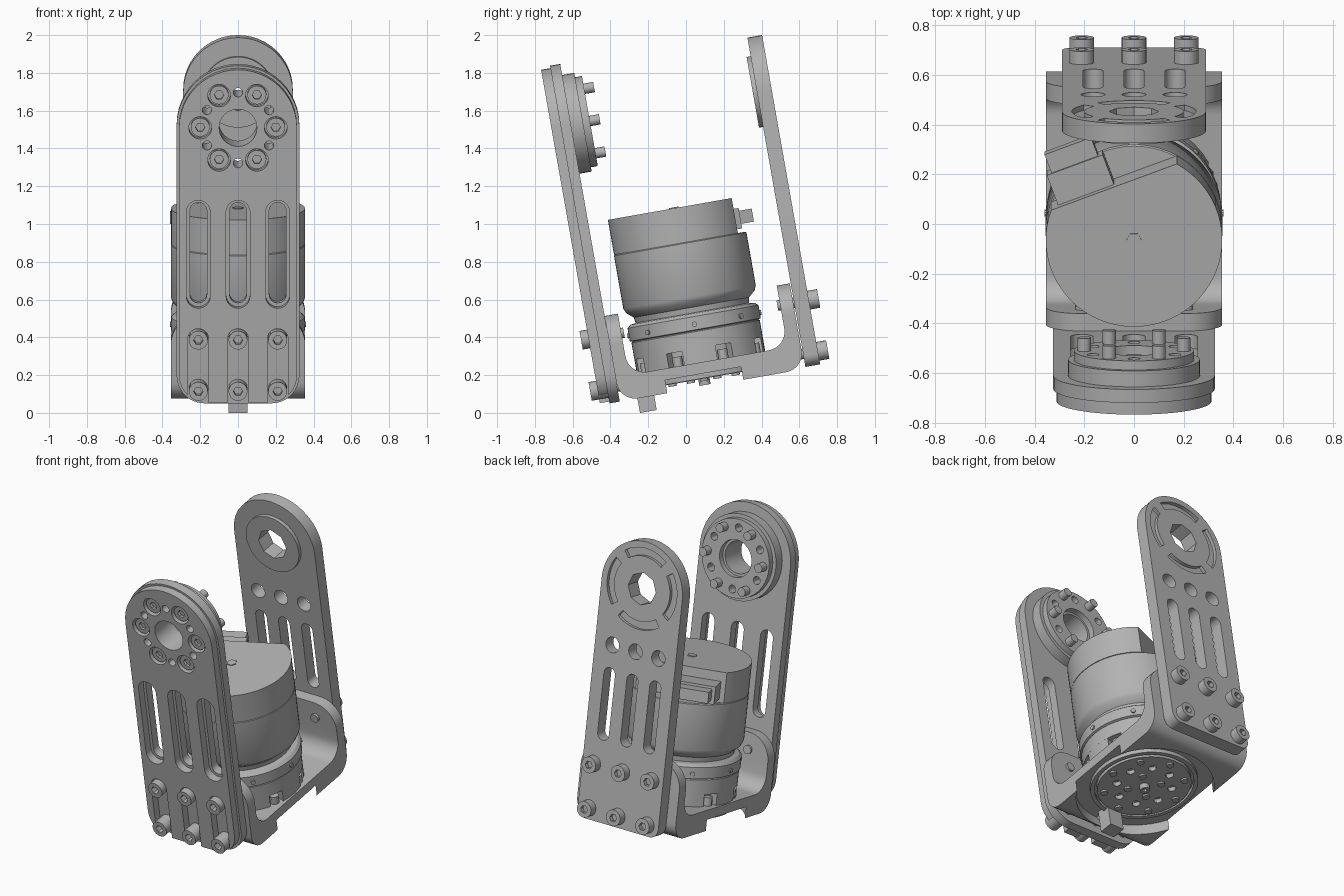
import bpy, bmesh
from math import sin, cos, radians, pi
from mathutils import Matrix

if "Cube" in bpy.data.objects:
    bpy.data.objects.remove(bpy.data.objects["Cube"])

grey = bpy.data.materials.new("machined_grey")
grey.use_nodes = True
grey.diffuse_color = (0.45, 0.45, 0.45, 1)
grey.node_tree.nodes["Principled BSDF"].inputs["Base Color"].default_value = grey.diffuse_color

TILT = Matrix.Rotation(radians(10), 4, 'X')   # whole assembly leans
AXES = {'x': Matrix(((0, 0, 1, 0), (1, 0, 0, 0), (0, 1, 0, 0), (0, 0, 0, 1))),
        'y': Matrix(((1, 0, 0, 0), (0, 0, 1, 0), (0, 1, 0, 0), (0, 0, 0, 1))),
        'z': Matrix.Identity(4)}
HUB = 1.61      # pivot height
MID = 0.125     # motor axis


def finish(bm, name, matrix):
    bm.transform(TILT @ matrix)
    bmesh.ops.recalc_face_normals(bm, faces=bm.faces[:])
    me = bpy.data.meshes.new(name)
    bm.to_mesh(me)
    bm.free()
    for p in me.polygons:
        p.use_smooth = True
    me.set_sharp_from_angle(angle=radians(30))
    me.materials.append(grey)
    ob = bpy.data.objects.new(name, me)
    bpy.context.collection.objects.link(ob)
    return ob


def slab(name, outlines, lo, hi, axis='y'):
    """Flat outline with holes, extruded along one axis."""
    bm = bmesh.new()
    for pts in outlines:
        vs = [bm.verts.new((a, b, lo)) for a, b in pts]
        for i, v in enumerate(vs):
            bm.edges.new((vs[i - 1], v))
    bmesh.ops.triangle_fill(bm, edges=bm.edges[:], use_beauty=True, normal=(0, 0, 1))
    ext = bmesh.ops.extrude_face_region(bm, geom=bm.faces[:])
    verts = [g for g in ext["geom"] if isinstance(g, bmesh.types.BMVert)]
    bmesh.ops.translate(bm, verts=verts, vec=(0, 0, hi - lo))
    return finish(bm, name, AXES[axis])


def lathe(name, profile):
    """Profile of (radius, height) spun about the motor axis."""
    bm = bmesh.new()
    vs = [bm.verts.new((r, 0, h)) for r, h in profile]
    es = [bm.edges.new(p) for p in zip(vs, vs[1:])]
    bmesh.ops.spin(bm, geom=vs + es, cent=(0, 0, 0), axis=(0, 0, 1), angle=2 * pi, steps=64)
    bmesh.ops.remove_doubles(bm, verts=bm.verts[:], dist=0.0001)
    return finish(bm, name, Matrix.Translation((0, MID, 0)))


def arc(cx, cy, r, start, end, n=12):
    angles = [radians(start + (end - start) * i / n) for i in range(n + 1)]
    return [(cx + r * cos(a), cy + r * sin(a)) for a in angles]


def circle(cx, cy, r, n=32):
    return arc(cx, cy, r, 0, 360, n)[:-1]


def slot(x, low, high, r):
    return arc(x, high - r, r, 0, 180) + arc(x, low + r, r, 180, 360)


def sector(cy, r0, r1, mid, half):
    return arc(0, cy, r1, mid - half, mid + half) + arc(0, cy, r0, mid + half, mid - half)


def polar(cx, cy, r, n, start=0):
    return arc(cx, cy, r, start, start + 360, n)[:-1]


def mirrored(half):
    return half + [(-x, z) for x, z in reversed(half) if abs(x) > 0.001]


def arm_outline(r, low, corner):
    return mirrored(arc(0, HUB, r, 90, 180) + arc(corner - r, low + corner, corner, 180, 270))


def bolts(name, places, head, seat, tip, r=0.05):
    for x, z in places:
        slab(name + "_head", [circle(x, z, r, 20), circle(x, z, r * 0.5, 6)], *sorted((head, seat)))
        slab(name + "_shank", [circle(x, z, r * 0.55, 16)], *sorted(((head + seat) / 2, tip)))


COLUMNS = (-0.21, 0, 0.21)
ROWS = (0.2, 0.475)
grid = [(x, z) for x in COLUMNS for z in ROWS]
hub_bolts = polar(0, HUB, 0.2, 6)
hub_holes = [circle(x, z, 0.025, 12) for x, z in polar(0, HUB, 0.19, 6, 30)]

# Front arm: inner plate, then a face layer with grooves and counterbores
slab("front_arm_plate", [arm_outline(0.325, 0.12, 0.15), circle(0, HUB, 0.1)] + hub_holes
     + [slot(x, 0.66, 1.2, 0.045) for x in COLUMNS], -0.39, -0.335)
grooved = mirrored(arc(0, HUB, 0.312, 90, 180) + arc(-0.162, 0.28, 0.15, 180, 226)
                   + arc(-0.21, 0.475, 0.055, 180, 0) + [(-0.155, 0.13), (-0.055, 0.13)]
                   + arc(0, 0.475, 0.055, 180, 90))
slab("front_arm_face", [grooved, circle(0, HUB, 0.1)] + hub_holes
     + [circle(x, z, 0.06) for x, z in hub_bolts]
     + [slot(x, 0.64, 1.22, 0.063) for x in COLUMNS], -0.44, -0.39)
bolts("front_arm_bolt", grid, -0.48, -0.39, -0.25)

# Hub disc on the inner side of the front arm
slab("hub_base", [circle(0, HUB, 0.265, 48), circle(0, HUB, 0.1)] + hub_holes, -0.335, -0.27)
slab("hub_face", [circle(0, HUB, 0.242, 48), circle(0, HUB, 0.115)] + hub_holes, -0.27, -0.233)
bolts("hub_bolt", hub_bolts, -0.425, -0.39, -0.18)

# Back arm: plate, grooved outer face, bearing boss
THIRDS = (-0.165, 0, 0.165)
pivot = circle(0, HUB, 0.1, 8)
openings = [pivot] + [slot(x, 0.63, 1.08, 0.04) for x in THIRDS] \
    + [circle(x, 1.22, 0.048) for x in THIRDS]
back_outline = arm_outline(0.29, 0.13, 0.06)
slab("back_arm_plate", [back_outline] + openings, 0.665, 0.722)
slab("back_arm_face", [back_outline] + openings
     + [sector(HUB, 0.2, 0.25, m, 36) for m in (0, 90, 180, 270)], 0.722, 0.744)
slab("bearing_boss", [circle(0, HUB, 0.19, 48), pivot], 0.643, 0.665)
bolts("back_arm_bolt", grid, 0.797, 0.744, 0.575)

# U bracket with a round pocket underneath
u_profile = ([(-0.335, 0.42)] + arc(-0.235, 0.22, 0.1, 180, 270, 8) + arc(0.56, 0.22, 0.1, 270, 360, 8)
             + [(0.66, 0.42), (0.59, 0.42)] + arc(0.49, 0.35, 0.1, 0, -90, 8)
             + arc(-0.164, 0.35, 0.1, 270, 180, 8) + [(-0.264, 0.42)])
bracket = slab("bracket", [u_profile], -0.355, 0.355, 'x')
cutter = slab("pocket_cutter", [circle(0, MID, 0.41, 64)], 0, 0.19, 'z')
cutter.hide_render = True
cut = bracket.modifiers.new("pocket", 'BOOLEAN')
cut.operation = 'DIFFERENCE'
cut.object = cutter
cut_mesh = bpy.data.meshes.new_from_object(bracket.evaluated_get(bpy.context.evaluated_depsgraph_get()))
bracket.modifiers.clear()
bracket.data = cut_mesh
cut_mesh.set_sharp_from_angle(angle=radians(30))
bpy.data.objects.remove(cutter)
wall_top = mirrored([(0, 0.58)] + arc(-0.205, 0.43, 0.15, 90, 180) + [(-0.355, 0.42)])
for name, lo, hi in (("front_wall", -0.335, -0.264), ("back_wall", 0.59, 0.66)):
    slab("bracket_" + name, [wall_top], lo, hi)

# Output flange under the bracket
flange_holes = polar(0, MID, 0.17, 8, 22)
slab("output_flange", [circle(0, MID, 0.28, 48)] + [circle(x, y, 0.025, 12) for x, y in flange_holes],
     0.162, 0.195, 'z')
slab("flange_rim", [circle(0, MID, 0.32, 48), circle(0, MID, 0.295, 48)], 0.165, 0.195, 'z')
for x, y in polar(0, MID, 0.24, 8) + polar(0, MID, 0.1, 4, 45):
    slab("flange_screw", [circle(x, y, 0.022, 12)], 0.15, 0.17, 'z')
slab("centre_screw", [circle(0, MID, 0.03, 16), circle(0, MID, 0.014, 6)], 0.128, 0.165, 'z')
slab("stop_block", [[(-0.05, -0.24), (0.05, -0.24), (0.05, -0.15), (-0.05, -0.15)]], 0.042, 0.195, 'z')

# Motor: castellated foot, stepped body, trimmed cap
foot = []
for k in range(8):
    foot += arc(0, MID, 0.345, 45 * k - 15, 45 * k + 15, 4)
    foot += arc(0, MID, 0.29, 45 * k + 15, 45 * k + 30, 2)
slab("motor_foot", [foot], 0.25, 0.325, 'z')
for x, y in polar(0, MID, 0.318, 8, 22.5):
    slab("foot_screw", [circle(x, y, 0.027, 12)], 0.25, 0.3, 'z')
lathe("motor_body", [(0, 0.325), (0.345, 0.325), (0.345, 0.415), (0.337, 0.42), (0.352, 0.425),
                     (0.352, 0.495), (0.335, 0.51), (0.305, 0.515), (0.31, 0.545), (0.345, 0.575),
                     (0.356, 0.6), (0.356, 0.885), (0.35, 0.89), (0, 0.89)])
slab("motor_cap", [arc(0, MID, 0.355, 160, 421, 48)], 0.89, 1.078, 'z')
slab("cap_plug", [circle(0, MID, 0.03, 6)], 1.078, 1.083, 'z')
for k in range(8):
    a = radians(45 * k)
    pin = slab("side_pin", [circle(0, 0.455, 0.014, 10)], 0.34, 0.36)
    pin.data.transform(TILT @ Matrix.Translation((0, MID, 0)) @ Matrix.Rotation(a, 4, 'Z')
                       @ TILT.inverted())

# Cable connector on the trimmed side of the cap
out, along = (-0.35, 0.937), (0.937, 0.35)


def on_cap(d, t):
    return (out[0] * d + along[0] * t, MID + out[1] * d + along[1] * t)


def connector(name, d0, d1, t0, t1, lo, hi):
    slab(name, [[on_cap(d0, t0), on_cap(d1, t0), on_cap(d1, t1), on_cap(d0, t1)]], lo, hi, 'z')


connector("connector_body", 0.2, 0.36, -0.24, 0.0, 0.91, 1.02)
connector("connector_plug", 0.36, 0.44, -0.22, -0.02, 0.935, 1.005)
